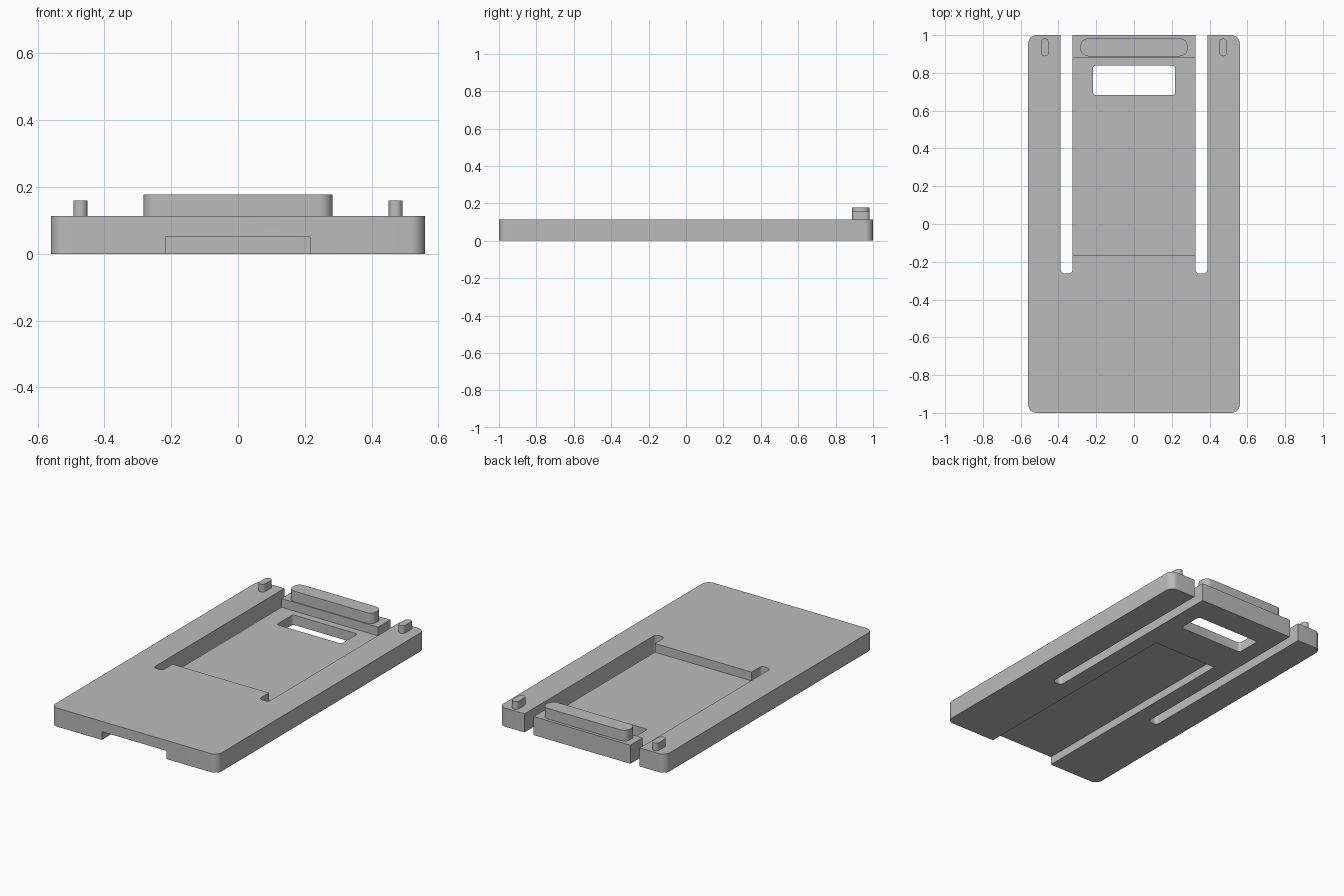
import bpy, bmesh
from math import radians

if "Cube" in bpy.data.objects:
    bpy.data.objects.remove(bpy.data.objects["Cube"], do_unlink=True)

grey = bpy.data.materials.new("plain grey")
grey.use_nodes = True
grey.diffuse_color = (0.5, 0.5, 0.5, 1)
grey.node_tree.nodes["Principled BSDF"].inputs["Base Color"].default_value = grey.diffuse_color


def block(name, x, y, z, radius=0.0, segments=8):
    """Box between the given ranges with its vertical edges rounded."""
    bm = bmesh.new()
    bmesh.ops.create_cube(bm, size=1)
    for v in bm.verts:
        for axis, (lo, hi) in enumerate((x, y, z)):
            v.co[axis] = lo if v.co[axis] < 0 else hi
    if radius:
        upright = [e for e in bm.edges
                   if abs(e.verts[0].co.z - e.verts[1].co.z) > 1e-5]
        bmesh.ops.bevel(bm, geom=upright, offset=radius, segments=segments,
                        affect='EDGES', profile=0.5)
    mesh = bpy.data.meshes.new(name)
    bm.to_mesh(mesh)
    bm.free()
    mesh.materials.append(grey)
    obj = bpy.data.objects.new(name, mesh)
    bpy.context.collection.objects.link(obj)
    return obj


def smooth(obj):
    bpy.ops.object.select_all(action='DESELECT')
    obj.select_set(True)
    bpy.context.view_layer.objects.active = obj
    bpy.ops.object.shade_smooth_by_angle(angle=radians(30))


# Base plate and the shapes cut from it
TOP = 0.113
plate = block("base_plate", (-0.56, 0.56), (-1, 1), (0, TOP), 0.045)
cutters = [
    block("recess_cutter", (-0.35, 0.35), (-0.165, 0.882), (0.06, 0.3)),
    block("window_cutter", (-0.218, 0.218), (0.682, 0.838), (-0.1, 0.3), 0.015, 4),
    block("channel_cutter", (-0.217, 0.217), (-1.2, 0.455), (-0.1, 0.05)),
]
for side, name in ((-1, "right"), (1, "left")):
    cutters.append(block(name + "_slot_cutter", sorted((side * 0.326, side * 0.388)),
                         (-0.262, 1.2), (-0.1, 0.3), 0.02, 5))

for cutter in cutters:
    mod = plate.modifiers.new(cutter.name, 'BOOLEAN')
    mod.operation = 'DIFFERENCE'
    mod.solver = 'EXACT'
    mod.object = cutter
bpy.context.view_layer.update()
depsgraph = bpy.context.evaluated_depsgraph_get()
carved = bpy.data.meshes.new_from_object(plate.evaluated_get(depsgraph))
plate.modifiers.clear()
plate.data = carved
for cutter in cutters:
    bpy.data.objects.remove(cutter, do_unlink=True)
smooth(plate)

# Raised grip bar on the tongue, and a peg on each arm
smooth(block("grip_bar", (-0.283, 0.283), (0.888, 0.982), (TOP - 0.01, 0.178), 0.04))
for side, name in ((-1, "right"), (1, "left")):
    x = side * 0.472
    smooth(block(name + "_peg", (x - 0.021, x + 0.021), (0.888, 0.982),
                 (TOP - 0.01, 0.16), 0.0205))
